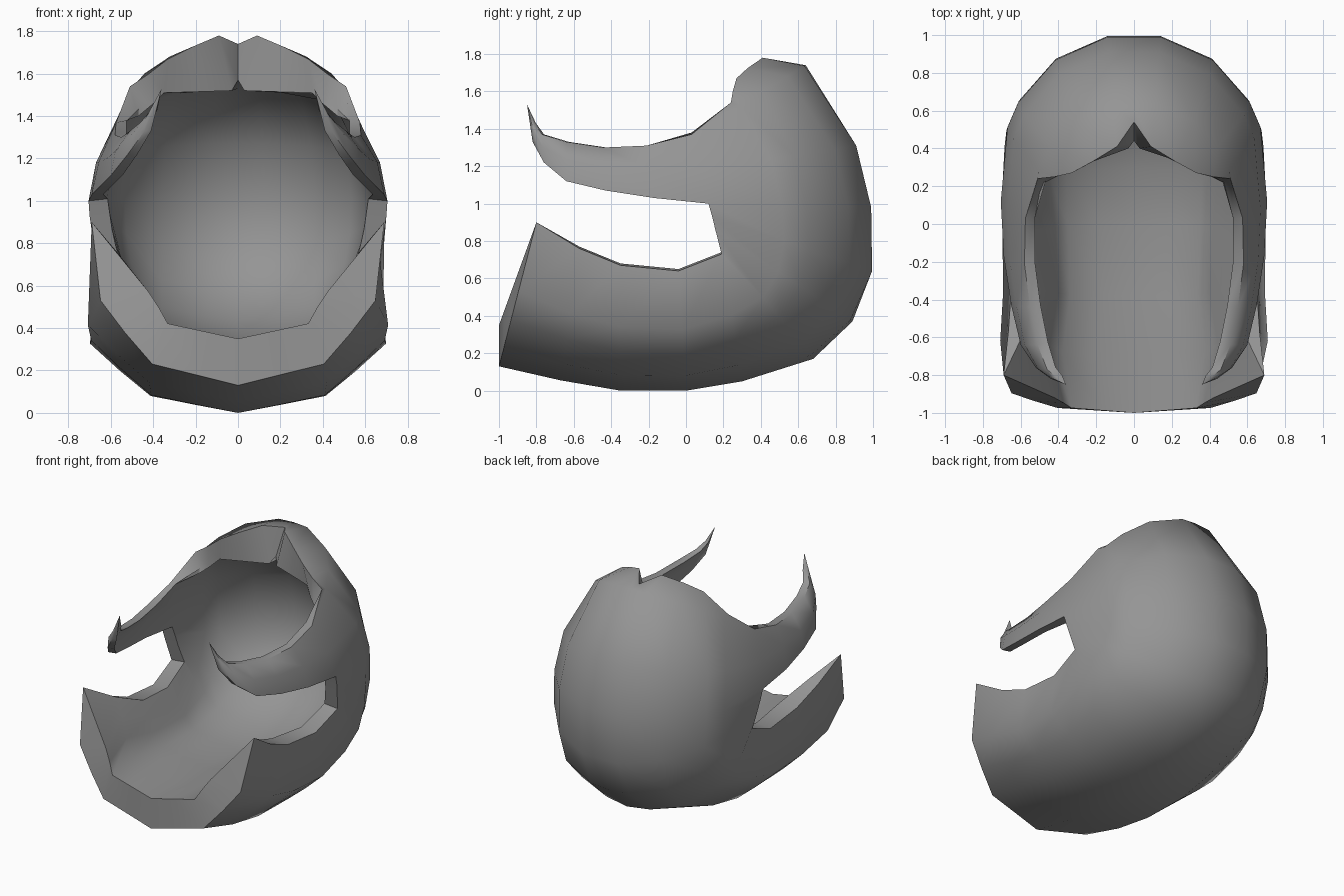
import bpy, bmesh, math
from mathutils import Vector

if "Cube" in bpy.data.objects:
    bpy.data.objects.remove(bpy.data.objects["Cube"])

# Stations fan around the side opening, from chin lip, under, up the back, to the crown:
# outer centre y,z | opening edge x,y,z | inner centre y,z | inner edge x
STATIONS = [
    (-1.0, .13, .69, -.80, .90, -1.0, .35, .69),
    (-.67, .055, .665, -.57, .76, -.70, .345, .58),
    (-.35, .00, .65, -.35, .67, -.38, .34, .52),
    (.00, .00, .655, -.04, .64, .00, .32, .54),
    (.30, .05, .67, .19, .73, .30, .36, .565),
    (.68, .17, .68, .175, .79, .51, .44, .58),
    (.89, .37, .69, .157, .86, .70, .58, .595),
    (.995, .64, .70, .14, .93, .81, .78, .605),
    (.99, .98, .705, .12, 1.0, .83, 1.01, .615),
    (.91, 1.31, .67, .08, 1.18, .76, 1.27, .585),
    (.64, 1.74, .575, .03, 1.37, .55, 1.53, .525),
]
# Cross-section shapes: (share of width, share of depth) from centre to edge
LIP = [(0, 1), (.29, .935), (.586, .87), (.77, .68), (.94, .48), (1, 0)]
LIP_IN = [(0, 1), (.24, .935), (.48, .87), (.54, .735), (.61, .6), (1, 0)]
BELLY = [(0, 1), (.31, .94), (.63, .875), (.85, .69), (1.065, .49), (1, 0)]
FLOOR = [(0, 1), (.32, .91), (.65, .82), (.77, .55), (.88, .27), (1, 0)]
BACK = [(0, 1), (.2, 1), (.59, .86), (.87, .6), (.95, .45), (1, 0)]
CROWN = [(0, 1), (.2, .99), (.56, .84), (.77, .62), (.88, .42), (1, 0)]
# Notched brow rim, outer and inner
BROW_OUT = [(0, .54, 1.74), (.09, .41, 1.78), (.22, .33, 1.725),
            (.33, .27, 1.67), (.42, .25, 1.60), (.51, .24, 1.54)]
BROW_IN = [(0, .44, 1.57), (.03, .40, 1.52), (.18, .35, 1.515),
           (.35, .29, 1.51), (.41, .25, 1.45), (.47, .22, 1.40)]
# Horn sections: lower x,y,z | upper x,y,z | wall thickness
HORN = [
    (.69, -.17, 1.03, .58, -.21, 1.31, .055),
    (.65, -.43, 1.07, .55, -.44, 1.30, .055),
    (.60, -.64, 1.12, .51, -.64, 1.33, .055),
    (.52, -.76, 1.22, .46, -.77, 1.37, .045),
    (.44, -.82, 1.33, .41, -.81, 1.43, .03),
    (.36, -.85, 1.53, .36, -.85, 1.53, 0),
]
COLS = 6


def section(cy, cz, ex, ey, ez, shape):
    """Cross-section from the centre line to the opening edge."""
    return [Vector((ex * s, ey + (cy - ey) * c, ez + (cz - ez) * c)) for s, c in shape]


def blend(a, b, w):
    return [(p[0] + (q[0] - p[0]) * w, p[1] + (q[1] - p[1]) * w) for p, q in zip(a, b)]


outer, inner = [], []
for i, (cy, cz, ex, ey, ez, iy, iz, ix) in enumerate(STATIONS):
    w = min(1, max(0, (i - 3) / 4))
    top = CROWN if i == len(STATIONS) - 1 else BACK
    outer += section(cy, cz, ex, ey, ez, LIP if i == 0 else blend(BELLY, top, w))
    inner += section(iy, iz, ix, ey, ez + (.01 if i else 0),
                     LIP_IN if i == 0 else blend(FLOOR, top, w))
outer += [Vector(v) for v in BROW_OUT]
inner += [Vector(v) for v in BROW_IN]

# Bowl quads
faces = []
for r in range(len(STATIONS)):
    for k in range(COLS - 1):
        a = r * COLS + k
        faces.append((a, a + 1, a + COLS + 1, a + COLS))

# Horn quads, continuing from the edge of the three stations above the opening
prev = [r * COLS + COLS - 1 for r in (8, 9, 10)]
for lx, ly, lz, ux, uy, uz, th in HORN:
    low, up = Vector((lx, ly, lz)), Vector((ux, uy, uz))
    mid = low.lerp(up, .55) + Vector((th * .5, 0, 0))
    base = len(outer)
    outer += [low, mid, up]
    inner += [p - Vector((th, -th * .25, 0)) for p in (low, mid, up)]
    cur = [base, base + 1, base + 2]
    for j in (0, 1):
        faces.append((prev[j], cur[j], cur[j + 1], prev[j + 1]))
    prev = cur

# Close every open rim between outer and inner skins
n = len(outer)
count = {}
for f in faces:
    for a, b in zip(f, f[1:] + f[:1]):
        count.setdefault(frozenset((a, b)), []).append((a, b))
rims = [e[0] for e in count.values() if len(e) == 1]
rims = [(a, b) for a, b in rims if outer[a].x > 1e-6 or outer[b].x > 1e-6]
allfaces = faces + [tuple(i + n for i in reversed(f)) for f in faces]
allfaces += [(b, a, a + n, b + n) for a, b in rims]

# Mirror the half and weld
bm = bmesh.new()
for side in (1, -1):
    vs = [bm.verts.new((p.x * side, p.y, p.z)) for p in outer + inner]
    for f in allfaces:
        bm.faces.new([vs[i] for i in (f if side == 1 else f[::-1])])
bmesh.ops.remove_doubles(bm, verts=bm.verts, dist=.0005)
bmesh.ops.dissolve_degenerate(bm, edges=bm.edges, dist=.0005)
bmesh.ops.recalc_face_normals(bm, faces=bm.faces)
mesh = bpy.data.meshes.new("helmet_shell")
bm.to_mesh(mesh)
bm.free()

shell = bpy.data.objects.new("helmet_shell", mesh)
bpy.context.collection.objects.link(shell)
grey = bpy.data.materials.new("plain_grey")
grey.diffuse_color = (.3, .3, .3, 1)
grey.use_nodes = True
grey.node_tree.nodes["Principled BSDF"].inputs["Base Color"].default_value = grey.diffuse_color
mesh.materials.append(grey)
bpy.context.view_layer.objects.active = shell
shell.select_set(True)
bpy.ops.object.shade_smooth_by_angle(angle=math.radians(54))
